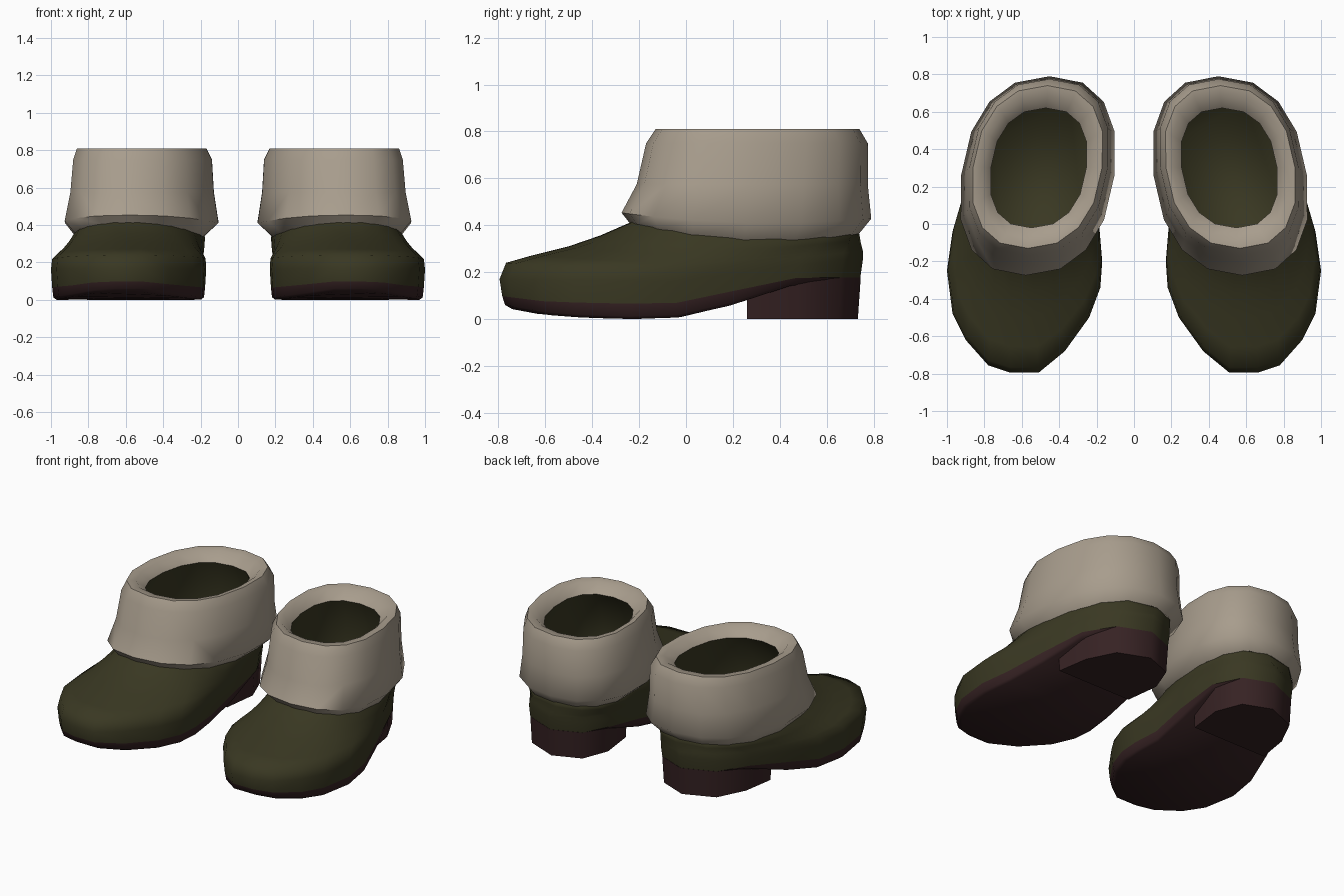
import bpy, bmesh, math

if "Cube" in bpy.data.objects:
    bpy.data.objects.remove(bpy.data.objects["Cube"])


def material(name, rgb):
    m = bpy.data.materials.new(name)
    m.diffuse_color = (*rgb, 1)
    m.use_nodes = True
    m.node_tree.nodes["Principled BSDF"].inputs["Base Color"].default_value = m.diffuse_color
    return m


GREEN = material("dark olive", (0.041, 0.039, 0.016))
CREAM = material("warm beige", (0.39, 0.335, 0.265))
BROWN = material("dark brown", (0.037, 0.016, 0.017))


def build(name, rings, mat, faces=(), inward=False, angle=60):
    """Loft equal-length closed rings, add extra faces, mirror to the other boot."""
    bm = bmesh.new()
    n = len(rings[0])
    v = [[bm.verts.new(p) for p in r] for r in rings]
    for a, b in zip(v, v[1:]):
        for i in range(n):
            j = (i + 1) % n
            bm.faces.new((a[i], a[j], b[j], b[i]))
    for r, idx in faces:
        bm.faces.new([v[r][i] for i in idx])
    if not inward:
        bmesh.ops.recalc_face_normals(bm, faces=bm.faces)
    me = bpy.data.meshes.new(name)
    bm.to_mesh(me)
    bm.free()
    me.materials.append(mat)
    ob = bpy.data.objects.new(name, me)
    bpy.context.collection.objects.link(ob)
    bpy.ops.object.select_all(action='DESELECT')
    ob.select_set(True)
    bpy.context.view_layer.objects.active = ob
    bpy.ops.object.shade_smooth_by_angle(angle=math.radians(angle))
    mod = ob.modifiers.new("other boot", 'MIRROR')
    mod.use_mirror_merge = False
    return ob


def interp(table, y):
    for (y0, z0), (y1, z1) in zip(table, table[1:]):
        if y <= y1:
            t = max(0, (y - y0) / (y1 - y0))
            return z0 + (z1 - z0) * t
    return table[-1][1]


def oval(t, x0, x1, y0, y1):
    """Slightly skewed, slightly squared ellipse, t = 0 at the front."""
    s, c = (math.copysign(abs(q) ** .85, q) for q in (math.sin(t), math.cos(t)))
    dy = -(y1 - y0) / 2 * c
    return ((x0 + x1) / 2 + (x1 - x0) / 2 * s - 0.12 * dy, (y0 + y1) / 2 + dy)


def cuff_z(y):
    if y < 0.35:
        return 0.335 + 0.08 * ((0.35 - y) / 0.6) ** 2
    return 0.335 + 0.03 * ((y - 0.35) / 0.4) ** 2


# Foot outline, from the toe round the outer side to the heel and back
FOOT = [(.66, -.795), (.78, -.755), (.90, -.62), (.97, -.48), (1.0, -.25), (.97, -.04),
        (.90, .2), (.81, .48), (.69, .67), (.48, .755), (.29, .68), (.2, .5), (.185, .22),
        (.185, -.02), (.17, -.2), (.18, -.34), (.24, -.5), (.37, -.68), (.51, -.795)]
N = len(FOOT)
SEAM = [(-.8, .1), (-.6, .075), (-.3, .065), (0, .07), (.1, .085), (.2, .12), (.33, .175), (.8, .178)]
WIDE = [(-.8, .17), (0, .16), (.3, .21), (.75, .26)]
BOTTOM = [(-.78, .05), (-.62, .02), (-.45, .007), (-.25, 0), (-.05, .005), (.07, .022), (.26, .08), (.5, .16)]


def foot_ring(scale, table, up=0):
    pts = [(.57 + (x - .57) * scale, -.02 + (y + .02) * scale) for x, y in FOOT]
    return [(x, y, interp(table, y) + up) for x, y in pts]


# Ankle ring with points matched to the foot outline
LEG = (.185, .87, -.24, .74)
ankle = []
for i, (x, y) in enumerate(FOOT):
    a = math.atan2((x - .527) / .343, (.25 - y) / .49) % math.tau
    px, py = oval((a + math.tau * (i + .5) / N) / 2, *LEG)
    ankle.append((px, py, cuff_z(py)))

# Upper
wide = foot_ring(1, WIDE)
upper = [foot_ring(.985, SEAM), wide]
for s, f in ((.05, .29), (.25, .42), (.53, .58), (.77, .77), (1, 1)):
    upper.append([(w[0] + (k[0] - w[0]) * s, w[1] + (k[1] - w[1]) * s, w[2] + (k[2] - w[2]) * f)
                  for w, k in zip(wide, ankle)])
upper.append([(.527 + (x - .527) * .93, .25 + (y - .25) * .93, z + .03) for x, y, z in ankle])
build("boot_upper", upper, GREEN)

# Sole, its underside closed by strips running across
strips = [(2, (j, j + 1, N - 2 - j, N - 1 - j)) for j in range(8)] + [(2, (8, 9, 10))]
build("sole", [foot_ring(.985, SEAM), foot_ring(.97, BOTTOM, .012), foot_ring(.93, BOTTOM)],
      BROWN, strips, angle=89)

# Heel block
plan = [(.82, .26), (.785, .48)] + FOOT[8:11] + [(.22, .5), (.25, .26)]
heel = [[(.52 + (x - .52) * k, .26 + (y - .26) * k, interp(SEAM, y) if top else 0)
         for x, y in plan] for k, top in ((.98, True), (.955, False))]
build("heel", heel, BROWN, [(0, range(7)), (1, range(7))], angle=75)

# Rolled cuff: x range, y range, height (None follows the sloping hem), lift
M = 16
CUFF = [(.187, .868, -.243, .737, None, 0), (.105, .925, -.275, .79, None, 1),
        (.13, .895, -.21, .775, .575, 0), (.14, .88, -.17, .775, .75, 0),
        (.17, .86, -.13, .74, .81, 0), (.205, .81, -.08, .685, .805, 0),
        (.255, .765, -.02, .62, .75, 0)]


def cuff_ring(x0, x1, y0, y1, z, lip):
    pts = [oval(math.tau * i / M, x0, x1, y0, y1) for i in range(M)]
    if z is not None:
        return [(x, y, z) for x, y in pts]
    return [(x, y, .41 + .5 * (cuff_z(y) - .335) if lip else cuff_z(y)) for x, y in pts]


build("cuff", [cuff_ring(*c) for c in CUFF], CREAM)

# Lining and insole seen through the opening
LINING = [(.255, .765, -.02, .62, .75, 0), (.22, .81, -.12, .68, .6, 0),
          (.21, .83, -.18, .70, .36, 0), (.24, .79, -.16, .68, .2, 0)]
build("lining", [cuff_ring(*c) for c in LINING], GREEN, [(3, range(M))], inward=True, angle=89)
